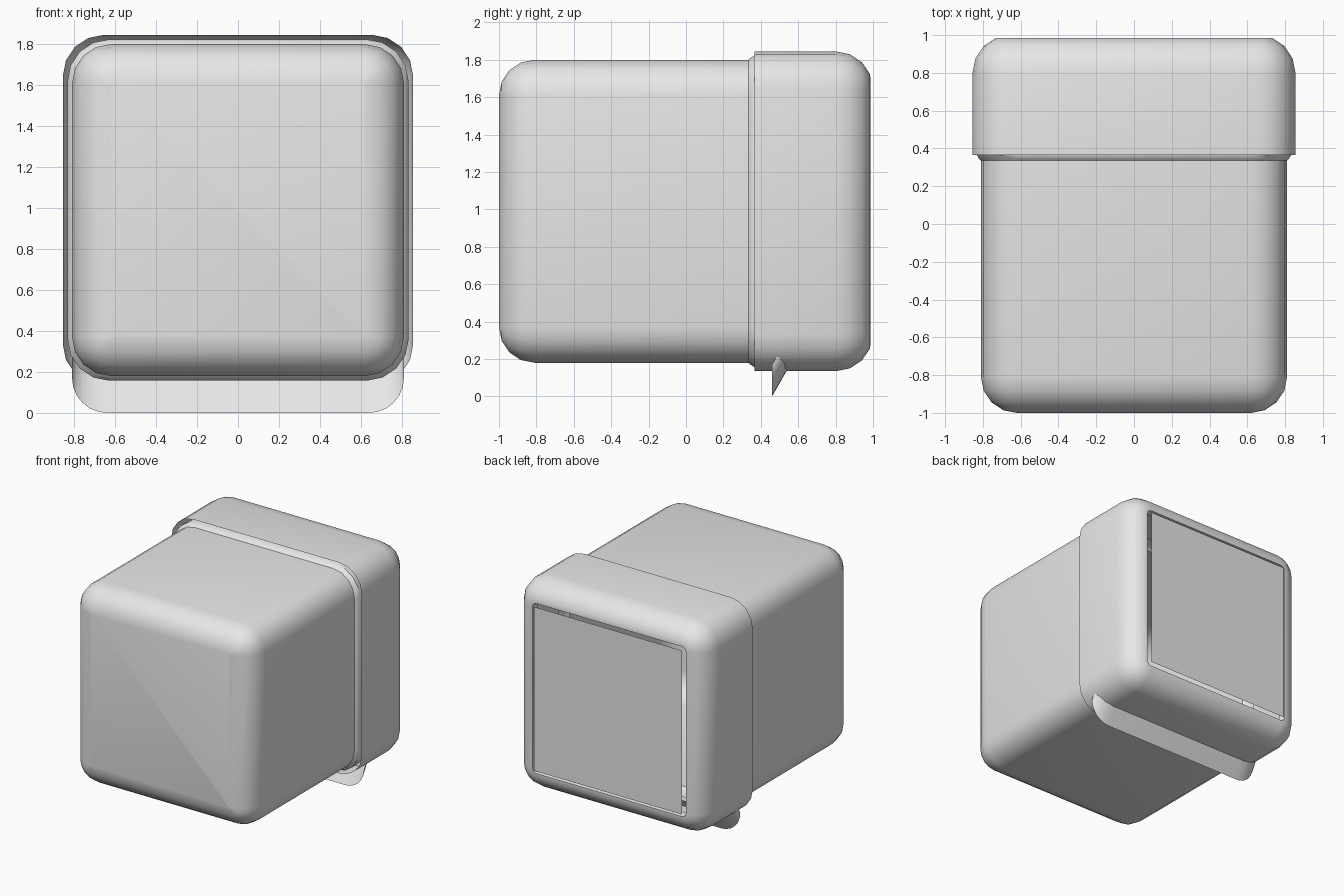
import bpy
import bmesh
from math import sin, cos, radians

cube = bpy.data.objects.get("Cube")
if cube:
    bpy.data.objects.remove(cube, do_unlink=True)

MID_Z = 0.99      # height of the common axis
STEPS = 4         # segments per rounded corner

grey = bpy.data.materials.new("light_grey")
grey.use_nodes = True
grey.diffuse_color = (0.8, 0.8, 0.8, 1)
grey.node_tree.nodes["Principled BSDF"].inputs["Base Color"].default_value = (0.8, 0.8, 0.8, 1)


def finish(name, bm, smooth=True):
    mesh = bpy.data.meshes.new(name)
    bm.to_mesh(mesh)
    bm.free()
    mesh.materials.append(grey)
    obj = bpy.data.objects.new(name, mesh)
    bpy.context.collection.objects.link(obj)
    if smooth:
        bpy.ops.object.select_all(action="DESELECT")
        obj.select_set(True)
        bpy.context.view_layer.objects.active = obj
        bpy.ops.object.shade_smooth_by_angle(angle=radians(35))
    return obj


def ring(bm, half, radius, y):
    """Rounded square outline in the XZ plane."""
    verts = []
    for sx, sz, start in ((1, 1, 0), (-1, 1, 90), (-1, -1, 180), (1, -1, 270)):
        for i in range(STEPS + 1):
            a = radians(start + 90 * i / STEPS)
            x = sx * (half - radius) + radius * cos(a)
            z = sz * (half - radius) + radius * sin(a)
            verts.append(bm.verts.new((x, y, MID_Z + z)))
    return verts


def loft(bm, sections):
    """Skin a list of (half size, corner radius, y) from front to back."""
    rings = [ring(bm, *s) for s in sections]
    for a, b in zip(rings, rings[1:]):
        for i in range(len(a)):
            j = (i + 1) % len(a)
            bm.faces.new((a[i], b[i], b[j], a[j]))
    return rings


def arc(half, r, y, angles):
    """Sections of a rounded end with centre depth y."""
    return [(half - r + r * cos(radians(t)), max(r * cos(radians(t)), 0.002),
             y + r * sin(radians(t))) for t in angles]


# Main body: rounded front, flared lip at the back
bm = bmesh.new()
body = arc(0.81, 0.19, -0.81, (-90, -67.5, -45, -22.5, 0))
body += [(0.81, 0.19, 0.335), (0.82, 0.2, 0.345), (0.833, 0.205, 0.365), (0.833, 0.205, 0.45)]
rings = loft(bm, body)
bm.faces.new(rings[0])
finish("body", bm)

# Rim: open sleeve with a rounded back edge and a square opening
bm = bmesh.new()
rim = [(0.855, 0.2, 0.365)] + arc(0.855, 0.2, 0.8, (0, 22.5, 45, 67.5))
rim += [(0.69, 0.04, 0.986), (0.68, 0.03, 0.93)]
loft(bm, rim)
finish("rim", bm)

# Flat panel in the back opening
bm = bmesh.new()
h = 0.665
bm.faces.new([bm.verts.new((x, 1.0, MID_Z + z)) for x, z in ((-h, -h), (-h, h), (h, h), (h, -h))])
finish("back_panel", bm, smooth=False)

# Slanted flap under the rim, with rounded lower corners
bm = bmesh.new()
r, half = 0.17, 0.81
outline = []
for side, start in ((1, 0), (-1, -90)):
    for i in range(7):
        a = radians(start - 15 * i)
        outline.append((side * (half - r) + r * cos(a), r + r * sin(a)))
low = [bm.verts.new((x, 0.46, z)) for x, z in outline]
high = [bm.verts.new((x, 0.575, z + 0.2)) for x, z in outline]
for i in range(len(low) - 1):
    bm.faces.new((low[i + 1], high[i + 1], high[i], low[i])[::-1])
finish("flap", bm)
